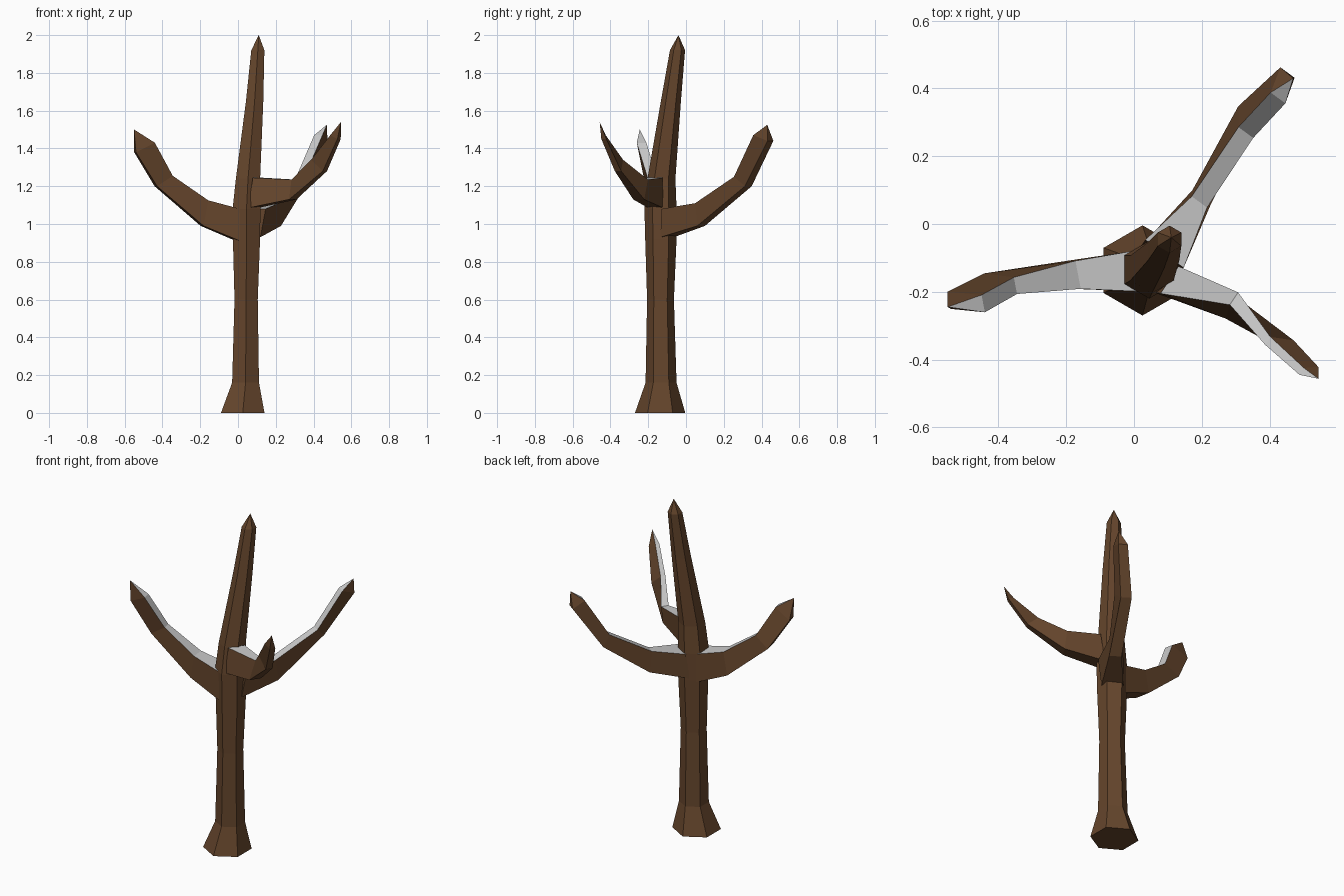
import bpy, bmesh
from math import cos, sin, pi
from mathutils import Vector

if "Cube" in bpy.data.objects:
    bpy.data.objects.remove(bpy.data.objects["Cube"])

bark = bpy.data.materials.new("bark")
bark.diffuse_color = (0.13, 0.06, 0.025, 1)
bark.use_nodes = True
bark.node_tree.nodes["Principled BSDF"].inputs["Base Color"].default_value = bark.diffuse_color


def finish(bm, name, mat=None):
    me = bpy.data.meshes.new(name)
    bm.to_mesh(me)
    bm.free()
    ob = bpy.data.objects.new(name, me)
    bpy.context.collection.objects.link(ob)
    if mat:
        me.materials.append(mat)
    return ob


def loft(rings, tip):
    """Skin point rings, cap the first one and close the last one to a tip.
    Returns the bmesh and the faces that start at the first edge of each ring."""
    bm = bmesh.new()
    vr = [[bm.verts.new(p) for p in r] for r in rings]
    end = bm.verts.new(tip)
    n = len(vr[0])
    first = []
    bm.faces.new(vr[0])
    for i in range(n):
        j = (i + 1) % n
        strip = [bm.faces.new((a[i], a[j], b[j], b[i])) for a, b in zip(vr, vr[1:])]
        strip.append(bm.faces.new((vr[-1][i], vr[-1][j], end)))
        if i == 0:
            first = strip
    bmesh.ops.recalc_face_normals(bm, faces=bm.faces[:])
    for f in first:
        f.material_index = 1
    return bm


# Trunk: six-sided, flared at the foot, running up into the leaning leader
trunk = [  # x, y, z, radius
    (0.025, -0.137, 0.0, 0.133),
    (0.040, -0.132, 0.16, 0.082),
    (0.043, -0.135, 0.60, 0.071),
    (0.045, -0.133, 0.92, 0.083),
    (0.045, -0.135, 1.08, 0.085),
    (0.053, -0.130, 1.24, 0.074),
    (0.088, -0.080, 1.65, 0.053),
    (0.105, -0.045, 1.92, 0.040),
]
rings = [[(x + r * cos(pi / 2 + k * pi / 3), y + r * sin(pi / 2 + k * pi / 3), z)
          for k in range(6)] for x, y, z, r in trunk]
bm = loft(rings, (0.11, -0.04, 2.0))
for f in bm.faces:
    f.material_index = 0
finish(bm, "trunk", bark)


# Branches: four-sided, with a bare grey upper surface
def branch(name, stations, tip):
    heading = Vector(tip) - Vector(stations[0][0])
    side = Vector((-heading.y, heading.x, 0)).normalized()
    rings = []
    for top, bottom, wt, wb in stations:
        t, b = Vector(top), Vector(bottom)
        rings.append([t + side * wt, t - side * wt, b - side * wb, b + side * wb])
    bm = loft(rings, tip)
    upper = bm.copy()
    for mesh, drop in ((bm, 1), (upper, 0)):
        bmesh.ops.delete(mesh, geom=[f for f in mesh.faces if f.material_index == drop],
                         context='FACES')
        for f in mesh.faces:
            f.material_index = 0
    finish(bm, name, bark)
    finish(upper, name + "_upper_surface")


# each station: top middle, bottom middle, top half-width, bottom half-width
branch("left_branch", [
    ((0.00, -0.14, 1.08), (0.00, -0.14, 0.91), 0.060, 0.060),
    ((-0.165, -0.15, 1.125), (-0.19, -0.15, 0.99), 0.042, 0.042),
    ((-0.35, -0.182, 1.255), (-0.435, -0.18, 1.20), 0.025, 0.035),
    ((-0.445, -0.235, 1.43), (-0.545, -0.225, 1.38), 0.026, 0.026),
], (-0.55, -0.245, 1.50))

branch("back_right_branch", [
    ((0.09, -0.088, 1.08), (0.07, -0.10, 0.93), 0.070, 0.060),
    ((0.193, 0.065, 1.11), (0.20, 0.08, 0.99), 0.028, 0.034),
    ((0.33, 0.27, 1.25), (0.332, 0.33, 1.20), 0.027, 0.030),
    ((0.425, 0.372, 1.47), (0.453, 0.447, 1.44), 0.027, 0.026),
], (0.47, 0.43, 1.525))

branch("front_right_branch", [
    ((0.105, -0.165, 1.245), (0.08, -0.16, 1.085), 0.048, 0.048),
    ((0.295, -0.22, 1.235), (0.29, -0.25, 1.13), 0.022, 0.035),
    ((0.395, -0.345, 1.34), (0.46, -0.36, 1.28), 0.014, 0.020),
    ((0.495, -0.435, 1.47), (0.535, -0.435, 1.45), 0.012, 0.016),
], (0.545, -0.457, 1.54))
